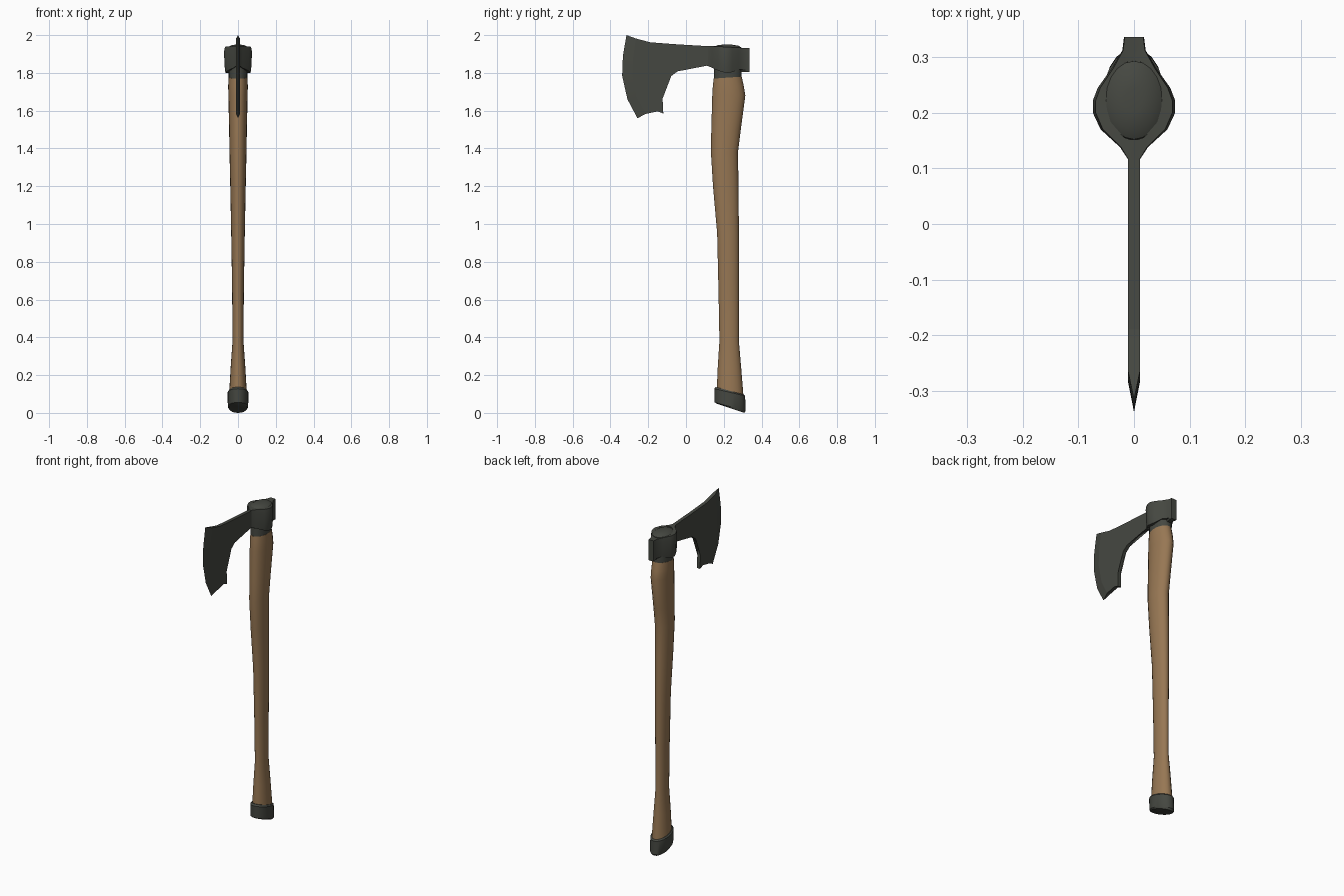
import bpy, bmesh, math

cube = bpy.data.objects.get("Cube")
if cube:
    bpy.data.objects.remove(cube)


def material(name, rgb):
    m = bpy.data.materials.new(name)
    m.use_nodes = True
    m.diffuse_color = (*rgb, 1)
    m.node_tree.nodes["Principled BSDF"].inputs["Base Color"].default_value = (*rgb, 1)
    return m


STEEL = material("dark steel", (0.06, 0.064, 0.053))
WOOD = material("brown wood", (0.31, 0.185, 0.088))


def finish(name, bm, mat, angle=35):
    bmesh.ops.recalc_face_normals(bm, faces=bm.faces)
    mesh = bpy.data.meshes.new(name)
    bm.to_mesh(mesh)
    bm.free()
    mesh.materials.append(mat)
    ob = bpy.data.objects.new(name, mesh)
    bpy.context.collection.objects.link(ob)
    bpy.ops.object.select_all(action="DESELECT")
    ob.select_set(True)
    bpy.context.view_layer.objects.active = ob
    bpy.ops.object.shade_smooth_by_angle(angle=math.radians(angle))
    return ob


def bridge(bm, a, b):
    n = len(a)
    for i in range(n):
        bm.faces.new((a[i], a[(i + 1) % n], b[(i + 1) % n], b[i]))


def loft(name, rings, mat, sides=20):
    """Oval rings: (front y, back y, half width, front z, back z)."""
    bm = bmesh.new()
    loops = []
    for y0, y1, w, z0, z1 in rings:
        loop = []
        for i in range(sides):
            a = math.tau * i / sides
            t = (1 + math.sin(a)) / 2
            loop.append(bm.verts.new((w * math.cos(a), y0 + (y1 - y0) * t, z0 + (z1 - z0) * t)))
        loops.append(loop)
    for a, b in zip(loops, loops[1:]):
        bridge(bm, a, b)
    bm.faces.new(loops[0])
    bm.faces.new(loops[-1])
    return finish(name, bm, mat)


# Curved wooden handle
loft("handle", [
    (0.163, 0.305, 0.047, 0.12, 0.08), (0.168, 0.292, 0.039, 0.24, 0.24),
    (0.177, 0.28, 0.029, 0.38, 0.38), (0.172, 0.28, 0.031, 0.65, 0.65),
    (0.165, 0.28, 0.036, 0.95, 0.95), (0.143, 0.278, 0.041, 1.2, 1.2),
    (0.132, 0.275, 0.045, 1.38, 1.38), (0.134, 0.29, 0.047, 1.5, 1.5),
    (0.139, 0.314, 0.051, 1.68, 1.68), (0.142, 0.306, 0.052, 1.73, 1.73),
    (0.147, 0.295, 0.05, 1.77, 1.78)], WOOD)

# Slanted steel cap at the foot
loft("butt_cap", [
    (0.16, 0.308, 0.048, 0.05, 0.0), (0.152, 0.316, 0.054, 0.056, 0.01),
    (0.15, 0.313, 0.055, 0.128, 0.09), (0.158, 0.306, 0.049, 0.137, 0.097)], STEEL)

# Sleeve through the eye, with a domed top
loft("handle_sleeve", [
    (0.148, 0.294, 0.049, 1.765, 1.775), (0.152, 0.293, 0.051, 1.938, 1.934),
    (0.168, 0.278, 0.038, 1.947, 1.944), (0.2, 0.246, 0.016, 1.95, 1.949)], STEEL)

# Eye of the head: faceted outline (half width, y, bottom z) mirrored across x
side = [(0.010, 0.115, 1.837), (0.025, 0.138, 1.827), (0.06, 0.17, 1.812),
        (0.074, 0.2, 1.803), (0.074, 0.222, 1.80), (0.065, 0.245, 1.804),
        (0.04, 0.28, 1.819), (0.021, 0.312, 1.815), (0.018, 0.336, 1.805)]
outline = side + [(-x, y, z) for x, y, z in reversed(side)]


def top_z(y):
    return 1.949 - 0.055 * y


bm = bmesh.new()
eye = []
for level, scale in ((0, 0.9), (0.25, 0.96), (0.8, 1.0), (1, 0.93)):
    eye.append([bm.verts.new((x * scale, y, z + (top_z(y) - z) * level)) for x, y, z in outline])
for a, b in zip(eye, eye[1:]):
    bridge(bm, a, b)

# Oval hole walls, with rims joining them to the outline
CY, RX, RY = 0.222, 0.05, 0.071
hole = []
for loop in (eye[0], eye[-1]):
    ring = []
    for v in loop:
        a = math.atan2((v.co.y - CY) / RY, v.co.x / RX)
        y = CY + RY * math.sin(a)
        ring.append(bm.verts.new((RX * math.cos(a), y, v.co.z)))
    bridge(bm, loop, ring)
    hole.append(ring)
bridge(bm, hole[0], hole[1])
finish("head_eye", bm, STEEL, 30)

# Bearded blade: flat cheeks (y, z), then a bevel down to the cutting edge
cheek = [(0.14, 1.94), (-0.06, 1.952), (-0.19, 1.962), (-0.265, 1.982),
         (-0.28, 1.88), (-0.285, 1.79), (-0.26, 1.67), (-0.213, 1.583),
         (-0.15, 1.596), (-0.12, 1.585), (-0.125, 1.685), (-0.1, 1.755),
         (-0.078, 1.783), (-0.045, 1.808), (-0.015, 1.828), (0.02, 1.839),
         (0.07, 1.843), (0.11, 1.838), (0.14, 1.828)]
edge = [(-0.315, 2.0), (-0.334, 1.89), (-0.338, 1.785), (-0.31, 1.66), (-0.257, 1.56)]
FIRST, T = 3, 0.0105
last = FIRST + len(edge) - 1
bm = bmesh.new()
left, right = [[bm.verts.new((s * T, y, z)) for y, z in cheek] for s in (1, -1)]
tip = [bm.verts.new((0, y, z)) for y, z in edge]
bm.faces.new(left)
bm.faces.new(right)
for i in range(len(cheek)):
    j = (i + 1) % len(cheek)
    if FIRST <= i < last:
        k = i - FIRST
        for s in (left, right):
            bm.faces.new((s[i], s[j], tip[k + 1], tip[k]))
    else:
        bm.faces.new((left[i], left[j], right[j], right[i]))
for i, t in ((FIRST, tip[0]), (last, tip[-1])):
    bm.faces.new((left[i], right[i], t))
bmesh.ops.triangulate(bm, faces=[f for f in bm.faces if len(f.verts) > 4])
finish("blade", bm, STEEL, 8)
